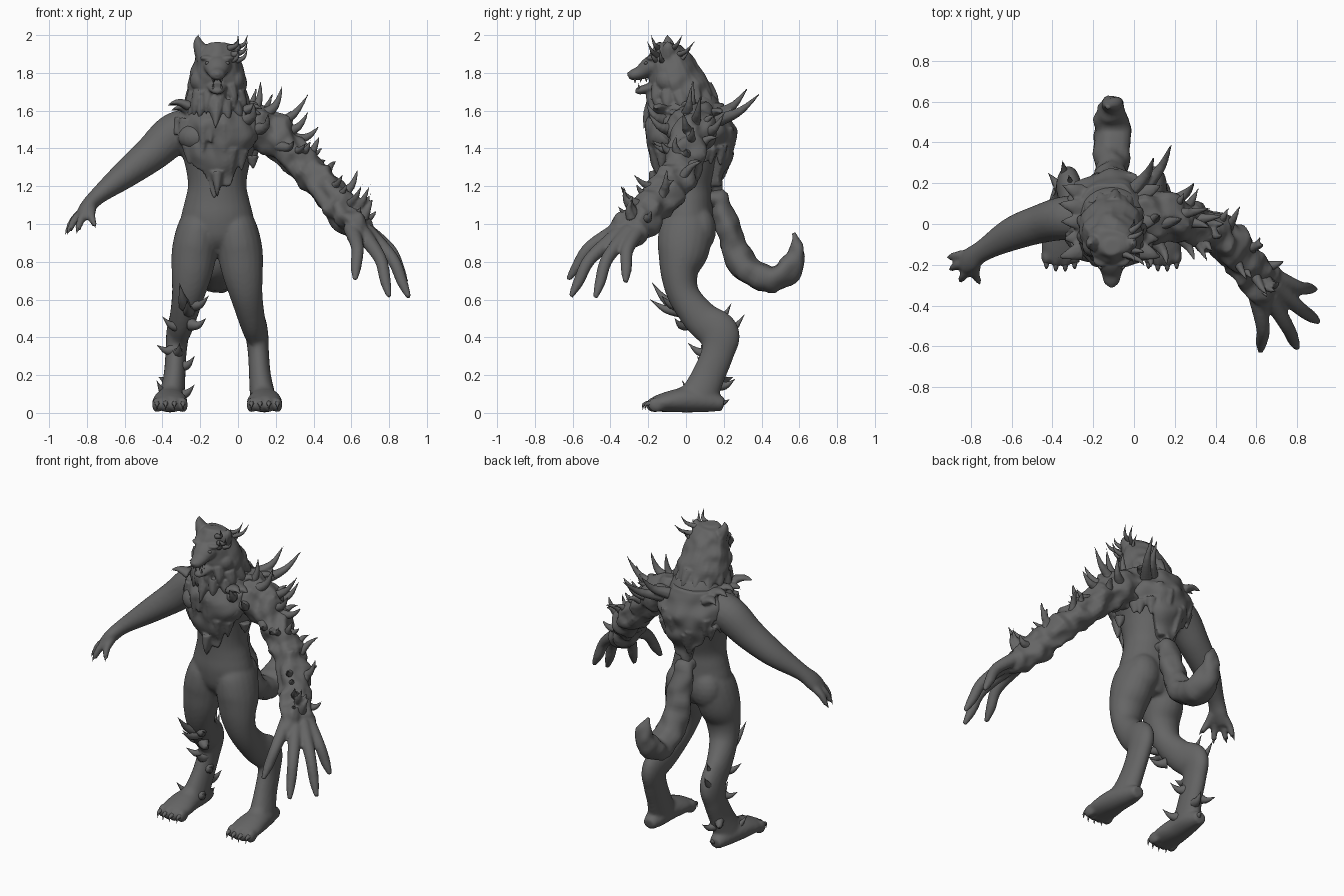
import bpy, bmesh, math, random
from mathutils import Vector, noise

random.seed(4)
if "Cube" in bpy.data.objects:
    bpy.data.objects.remove(bpy.data.objects["Cube"], do_unlink=True)

MID = -0.11  # centre line of the body
X, Y = Vector((1, 0, 0)), Vector((0, 1, 0))

grey = bpy.data.materials.new("dark grey")
grey.use_nodes = True
grey.diffuse_color = (0.13, 0.13, 0.13, 1)
grey.node_tree.nodes["Principled BSDF"].inputs["Base Color"].default_value = grey.diffuse_color


def spline(rows, t):
    """Catmull-Rom value of a list of tuples at t in 0..1."""
    f = t * (len(rows) - 1)
    i = min(int(f), len(rows) - 2)
    u = f - i
    a, b, c, d = (rows[max(0, min(len(rows) - 1, i + k))] for k in (-1, 0, 1, 2))
    return [q + u / 2 * (r - p + u * (2 * p - 5 * q + 4 * r - s + u * (3 * (q - r) + s - p)))
            for p, q, r, s in zip(a, b, c, d)]


def loft(bm, rows, hint=X, sides=20, steps=6, lump=0.0):
    """Elliptic tube through rows of (x, y, z, half width along hint, half depth)."""
    n = (len(rows) - 1) * steps
    samples = [spline(rows, i / n) for i in range(n + 1)]
    centres = [Vector(s[:3]) for s in samples]
    rings = []
    for i, (c, s) in enumerate(zip(centres, samples)):
        tangent = (centres[min(n, i + 1)] - centres[max(0, i - 1)]).normalized()
        across = (hint - tangent * hint.dot(tangent)).normalized()
        deep = tangent.cross(across)
        ring = []
        for k in range(sides):
            a = math.tau * k / sides
            d = across * math.cos(a) * max(s[3], .001) + deep * math.sin(a) * max(s[4], .001)
            p = c + d
            ring.append(bm.verts.new(p + d.normalized() * lump * noise.noise(p * 14)))
        rings.append(ring)
    for low, high in zip(rings, rings[1:]):
        for k in range(sides):
            j = (k + 1) % sides
            bm.faces.new((low[k], low[j], high[j], high[k]))
    bm.faces.new(rings[0][::-1])
    bm.faces.new(rings[-1])


def spike(bm, base, tip, r, bend=(0, 0, 0.03), flat=1.0):
    """Curved thorn, claw or tuft of fur."""
    base, tip = Vector(base), Vector(tip)
    mid = base.lerp(tip, 0.5) - Vector(bend)
    d = (tip - base).normalized()
    hint = Y if abs(d.y) < 0.8 else X
    loft(bm, [(*base, r, r * flat), (*mid, r * .55, r * flat * .55), (*tip, 0, 0)], hint, 8, 4)


def ball(bm, centre, size):
    made = bmesh.ops.create_uvsphere(bm, u_segments=16, v_segments=10, radius=1)["verts"]
    for v in made:
        v.co = Vector(centre) + Vector(v.co[i] * size[i] for i in range(3))


def finish(name, bm, voxel=0, smooth=4):
    bmesh.ops.recalc_face_normals(bm, faces=bm.faces)
    mesh = bpy.data.meshes.new(name)
    bm.to_mesh(mesh)
    bm.free()
    mesh.materials.append(grey)
    mesh.polygons.foreach_set("use_smooth", [True] * len(mesh.polygons))
    ob = bpy.data.objects.new(name, mesh)
    bpy.context.collection.objects.link(ob)
    if voxel:
        blend = ob.modifiers.new("blend", "REMESH")
        blend.mode, blend.voxel_size, blend.use_smooth_shade = "VOXEL", voxel, True
        relax = ob.modifiers.new("relax", "SMOOTH")
        relax.factor, relax.iterations = 0.5, smooth


# Body: torso, legs, feet and right arm blended into one skin
body = bmesh.new()
torso = [(.85, .02, .08, .08), (.93, .01, .18, .135), (1.03, 0, .192, .145), (1.12, 0, .172, .14),
         (1.21, 0, .155, .14), (1.33, .01, .175, .165), (1.48, .02, .22, .2), (1.6, .02, .18, .17),
         (1.68, 0, .12, .12)]
loft(body, [(MID, y, z, w, d) for z, y, w, d in torso], sides=28)
claws = bmesh.new()
leg = [(.07, 0, 1.13, .02, .02), (.085, 0, 1.06, .08, .1), (.1, 0, .98, .11, .14),
       (.12, -.015, .86, .12, .137), (.135, -.035, .74, .108, .1),
       (.155, -.01, .62, .086, .085), (.183, .08, .5, .07, .095), (.208, .175, .42, .062, .108),
       (.218, .168, .32, .056, .088), (.226, .12, .2, .058, .088), (.24, .07, .09, .068, .1)]
foot = [(.24, .2, .045, .04, .035), (.24, .12, .06, .064, .056), (.25, 0, .068, .082, .066),
        (.25, -.1, .058, .094, .054), (.25, -.17, .045, .085, .04)]
for s in (-1, 1):
    loft(body, [(MID + s * x, *rest) for x, *rest in leg])
    loft(body, [(MID + s * x, *rest) for x, *rest in foot])
    loft(body, [(MID + s * .235, .1, .15, .05, .06), (MID + s * .245, 0, .095, .06, .05),
                (MID + s * .25, -.1, .06, .06, .04)])
    for k in (-1.5, -.5, .5, 1.5):
        tx, ty = MID + s * .25 + k * .046, -.175 + abs(k) * .012
        ball(body, (tx, ty, .042), (.026, .046, .04))
        spike(claws, (tx, ty - .03, .05), (tx, ty - .06, .015), .015, (0, .01, -.012))
    ball(body, (MID + s * .09, .075, .97), (.1, .085, .12))
    ball(body, (MID + s * .1, -.1, 1.46), (.11, .09, .08))

right_arm = [(-.2, .03, 1.5, .11, .11), (-.33, .03, 1.48, .108, .112), (-.46, 0, 1.37, .095, .095),
             (-.6, -.05, 1.26, .082, .074), (-.74, -.13, 1.15, .054, .046), (-.8, -.175, 1.085, .062, .04),
             (-.835, -.2, 1.04, .05, .026), (-.845, -.205, 1.03, .02, .01)]
loft(body, right_arm, Y)
for tip, spread in (((-.915, -.165, .945), .03), ((-.905, -.225, .945), 0),
                    ((-.855, -.285, .95), -.03), ((-.755, -.295, .98), -.02)):
    end = Vector(tip)
    root = Vector((-.79 if spread > -.02 else -.775, -.175 + spread, 1.085))
    mid = root.lerp(end, .5) + Vector((-.012, 0, .012))
    loft(body, [(*root, .028, .028), (*mid, .023, .023), (*end.lerp(mid, .25), .016, .016)], Y, 12)
    spike(claws, end.lerp(mid, .35), end, .014, (0, 0, -.006))
finish("body", body, .011)

# Overgrown left arm with long fingers
left_arm = [(0, .03, 1.52, .13, .12), (.13, .04, 1.5, .13, .12), (.25, .01, 1.405, .105, .095),
            (.4, -.05, 1.255, .1, .09), (.54, -.17, 1.095, .095, .088), (.62, -.27, 1, .105, .072),
            (.67, -.34, .925, .095, .045), (.69, -.36, .89, .03, .015)]
arm = bmesh.new()
loft(arm, left_arm, Y, 24, lump=.042)
for tip, root in (((.89, -.32, .69), (.67, -.25, .97)), ((.905, -.48, .61), (.68, -.3, .96)),
                  ((.8, -.61, .615), (.66, -.35, .95)), ((.62, -.625, .705), (.6, -.34, .98))):
    end, root = Vector(tip), Vector(root)
    mid = root.lerp(end, .5) + Vector((.022, -.025, .035))
    loft(arm, [(*root, .045, .045), (*mid, .034, .034), (*mid.lerp(end, .6), .029, .029),
               (*end, .013, .013)], Y, 12)
finish("left_arm", arm, .01, 2)

# Thorns scattered along the left arm, with larger ones on the shoulder
thorns = bmesh.new()
for i in range(16):
    t = .2 + .6 * i / 16
    x, y, z, w, d = spline(left_arm, t)
    a = random.uniform(-.3, 3.4)
    out = Vector((.35, math.cos(a), .75 * math.sin(a) + .1)).normalized()
    base = Vector((x, y, z)) + out * w * .6
    size = random.uniform(.08, .16)
    spike(thorns, base, base + out * size + Vector((.02, 0, .03)), .03, out.cross(X) * .02)
for base, tip in (((.05, .17, 1.55), (.19, .41, 1.71)), ((.0, .17, 1.58), (.1, .34, 1.74)),
                  ((.06, .02, 1.58), (.12, .04, 1.78)), ((.12, 0, 1.57), (.24, .03, 1.75)),
                  ((.17, .04, 1.52), (.38, .08, 1.7)), ((.25, .02, 1.45), (.44, .04, 1.53)),
                  ((.3, 0, 1.38), (.45, 0, 1.41)), ((.18, .1, 1.48), (.3, .21, 1.6)),
                  ((.22, .02, 1.48), (.38, -.02, 1.61)), ((.2, -.04, 1.42), (.3, -.19, 1.45)),
                  ((.52, -.12, 1.15), (.64, -.1, 1.31)), ((.6, -.22, 1.04), (.74, -.18, 1.08)),
                  ((.1, -.08, 1.5), (.16, -.21, 1.6)), ((.04, -.12, 1.55), (.08, -.22, 1.66))):
    spike(thorns, base, tip, .038, (-.02, .0, .03))
finish("arm_thorns", thorns, .007, 1)

# Thorns on the right leg
leg_thorns = bmesh.new()
for base, tip in (((-.28, -.06, .57), (-.31, -.18, .69)), ((-.24, -.04, .57), (-.155, -.13, .62)),
                  ((-.26, -.03, .54), (-.27, -.19, .6)), ((-.25, 0, .47), (-.17, -.06, .5)),
                  ((-.31, .05, .46), (-.4, -.0, .51)), ((-.33, .12, .34), (-.43, .08, .36)),
                  ((-.33, .2, .42), (-.35, .31, .52)), ((-.3, .15, .46), (-.32, .24, .58)),
                  ((-.32, .12, .32), (-.31, .01, .37)), ((-.35, .16, .2), (-.42, .25, .19)),
                  ((-.33, .16, .15), (-.3, .26, .18)), ((-.34, .15, .08), (-.33, .23, .07)),
                  ((-.31, .05, .1), (-.23, -.01, .15)), ((-.37, .05, .1), (-.43, -.02, .17)),
                  ((-.3, .12, .25), (-.23, .06, .3))):
    spike(leg_thorns, base, tip, .036, (0, 0, .02))
finish("leg_thorns", leg_thorns)
finish("claws", claws)

# Fur mantle over chest and back, with a ragged hem tucked into the skin
mantle = bmesh.new()
profile = [(1.12, .02, .15, .16), (1.25, .02, .185, .185), (1.38, .025, .22, .22),
           (1.52, .025, .245, .235), (1.64, .02, .17, .18)]
rows, cols = 24, 96
grid = []
for i in range(rows + 1):
    ring = []
    for k in range(cols):
        a = math.tau * k / cols
        jag = abs((a * 3.5) % 2 - 1) * .08
        hem = 1.53 - .33 * abs(math.sin(a)) ** 3 - jag
        z = hem + (1.64 - hem) * max(0, i - 1) / (rows - 1)
        _, cy, w, d = spline(profile, max(0, (z - 1.12) / .52))
        p = Vector((MID + w * math.cos(a), cy + d * math.sin(a), z))
        grow = .7 if i == 0 else 1 + .15 * noise.noise(p * 10)
        ring.append(mantle.verts.new((MID + w * math.cos(a) * grow, cy + d * math.sin(a) * grow, z)))
    grid.append(ring)
for low, high in zip(grid, grid[1:]):
    for k in range(cols):
        j = (k + 1) % cols
        mantle.faces.new((low[k], low[j], high[j], high[k]))
mantle.faces.new(grid[0][::-1])
mantle.faces.new(grid[-1])
for s in (-1, 1):
    for i in range(5):
        y, z = -.13 + i * .07, 1.6 + random.uniform(-.04, .03)
        spike(mantle, (MID + s * .15, y, z), (MID + s * random.uniform(.23, .28), y * 1.3, z), .05, (0, 0, -.02), .6)
spike(mantle, (MID, -.15, 1.27), (MID, -.165, 1.13), .05, (0, .01, 0), .7)
# Locks lying flat on the chest and back
for i in range(22):
    a, z = math.tau * i / 22 + random.uniform(-.1, .1), random.uniform(1.36, 1.56)
    reach = z - .05 - .09 * abs(math.sin(a))
    c, s = math.cos(a), math.sin(a)
    _, cy, w, d = spline(profile, (z - 1.12) / .52)
    _, ty, tw, td = spline(profile, (reach - 1.12) / .52)
    spike(mantle, (MID + .9 * w * c, cy + .9 * d * s, z), (MID + 1.04 * tw * c, ty + 1.04 * td * s, reach), .04, (0, 0, 0))
finish("fur_mantle", mantle, .009, 1)

# Head with neck mane, muzzle, ears and a ragged ruff
head = bmesh.new()
neck = [(1.54, 0, .12, .16), (1.63, -.01, .145, .17), (1.71, -.03, .156, .155), (1.8, -.065, .14, .13),
        (1.88, -.09, .115, .11), (1.94, -.1, .078, .075), (1.96, -.1, .03, .03)]
loft(head, [(MID, y, z, w, d) for z, y, w, d in neck], sides=28, lump=.02)
loft(head, [(MID, -.1, 1.85, .09, .07), (MID, -.18, 1.835, .075, .058), (MID, -.24, 1.802, .05, .038),
            (MID, -.285, 1.787, .037, .028), (MID, -.305, 1.78, .015, .012)])
loft(head, [(MID, -.1, 1.74, .075, .045), (MID, -.19, 1.72, .052, .028), (MID, -.25, 1.706, .032, .02),
            (MID, -.268, 1.706, .012, .008)])
ball(head, (MID, -.299, 1.793), (.019, .014, .013))
for s in (-1, 1):
    ear = (MID + s * .1, -.1, 2.005 if s < 0 else 1.97)
    spike(head, (MID + s * .07, -.09, 1.89), ear, .055, (s * -.016, 0, -.012), .9)
    ball(head, (MID + s * .05, -.175, 1.878), (.042, .035, .016))
    ball(head, (MID + s * .09, -.1, 1.76), (.055, .06, .06))
for ring in range(2):
    for k in range(13):
        a = math.tau * (k + ring / 2) / 13
        c, s = math.cos(a), math.sin(a)
        z = 1.7 - .07 * ring + random.uniform(-.02, .02)
        spike(head, (MID + .125 * c, -.03 + .13 * s, z),
              (MID + .165 * c, -.01 + .185 * s, z - random.uniform(.08, .13)), .05, (-.01 * c, -.01 * s, 0), .8)
spike(head, (MID, -.15, 1.65), (MID - .01, -.225, 1.5), .06, (0, .01, 0), .8)
finish("head", head, .007, 1)

# Eyes and teeth
face = bmesh.new()
for s in (-1, 1):
    ball(face, (MID + s * .052, -.212, 1.852), (.014, .01, .009))
    for y, size in ((-.27, .022), (-.24, .015), (-.21, .014)):
        x = MID + s * (.022 + (y + .27) * -.1)
        spike(face, (x, y, 1.77), (x, y, 1.765 - size), .008, (0, 0, 0))
        spike(face, (x, y + .02, 1.715), (x, y + .02, 1.725 + size), .007, (0, 0, 0))
finish("eyes_and_teeth", face)

# Thin thorns growing from the left side of the head, swept back
crown = bmesh.new()
for i in range(8):
    a, h = -2 + i * .5, 1.86 + .035 * (i % 3)
    base = Vector((MID + .06 + .02 * (i % 2), -.1 + .055 * math.sin(a), h))
    out = Vector((.05 + .03 * (i % 2), .07 * math.sin(a) + .02, .07))
    spike(crown, base, base + out, .018, (-.02, 0, .015))
finish("head_thorns", crown)

# Tail sweeping down and curling up at the tip
tail = bmesh.new()
loft(tail, [(MID, .1, 1.13, .05, .04), (MID, .18, 1.12, .065, .055), (MID, .215, 1, .075, .06),
            (MID, .26, .86, .08, .07), (MID, .34, .745, .085, .078), (MID, .46, .71, .085, .074),
            (MID, .555, .775, .075, .062), (MID, .59, .87, .052, .038), (MID - .02, .57, .95, .008, .008)],
     lump=.02)
finish("tail", tail)
